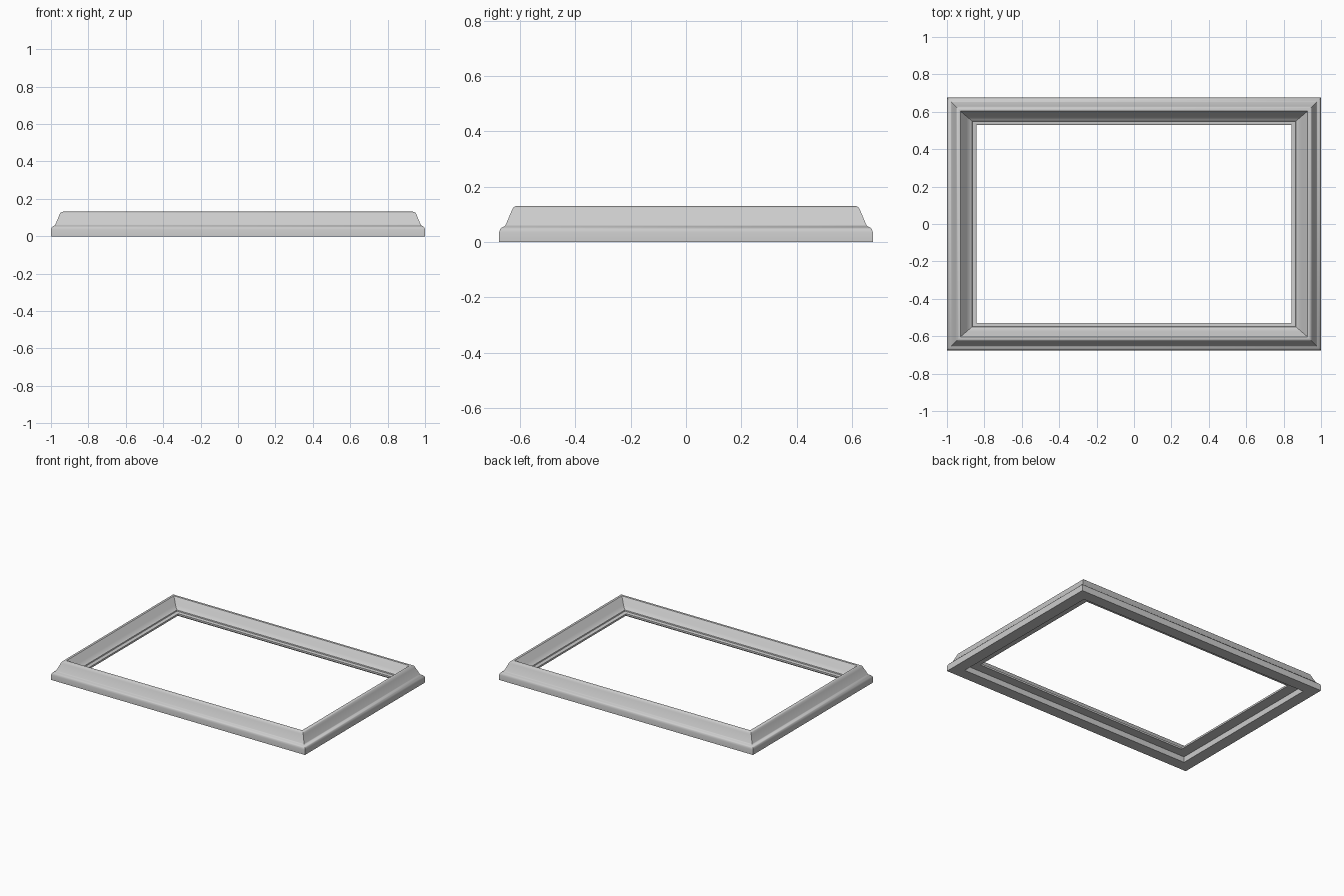
import bpy, bmesh

if "Cube" in bpy.data.objects:
    bpy.data.objects.remove(bpy.data.objects["Cube"])

HX, HY = 1.0, 0.675   # outer half sizes

# moulding cross-section: (distance inward from outer edge, height)
profile = [
    (0.0, 0.0), (0.0, 0.036), (0.003, 0.046), (0.009, 0.053), (0.019, 0.057),
    (0.024, 0.064), (0.045, 0.114), (0.050, 0.124), (0.056, 0.129), (0.064, 0.131),
    (0.072, 0.129), (0.080, 0.118), (0.100, 0.085), (0.112, 0.071), (0.124, 0.065),
    (0.126, 0.058), (0.138, 0.057), (0.145, 0.053),
    (0.145, 0.040), (0.080, 0.040), (0.080, 0.0),
]


def inset_x(d):
    # side rails are slightly wider than the long rails
    return d if d < 0.07 else 0.07 + (d - 0.07) * 0.088 / 0.075


# sweep the section round the four mitred corners
bm = bmesh.new()
rings = []
for sx, sy in ((-1, -1), (1, -1), (1, 1), (-1, 1)):
    rings.append([bm.verts.new((sx * (HX - inset_x(d)), sy * (HY - d), z))
                  for d, z in profile])
n = len(profile)
for i in range(4):
    a, b = rings[i], rings[(i + 1) % 4]
    for j in range(n):
        k = (j + 1) % n
        bm.faces.new((a[j], b[j], b[k], a[k]))
bmesh.ops.recalc_face_normals(bm, faces=bm.faces)

mesh = bpy.data.meshes.new("picture_frame")
bm.to_mesh(mesh)
bm.free()
frame = bpy.data.objects.new("picture_frame", mesh)
bpy.context.collection.objects.link(frame)

# smooth moulding with crisp mitres
bpy.context.view_layer.objects.active = frame
frame.select_set(True)
bpy.ops.object.shade_smooth_by_angle(angle=0.6)
